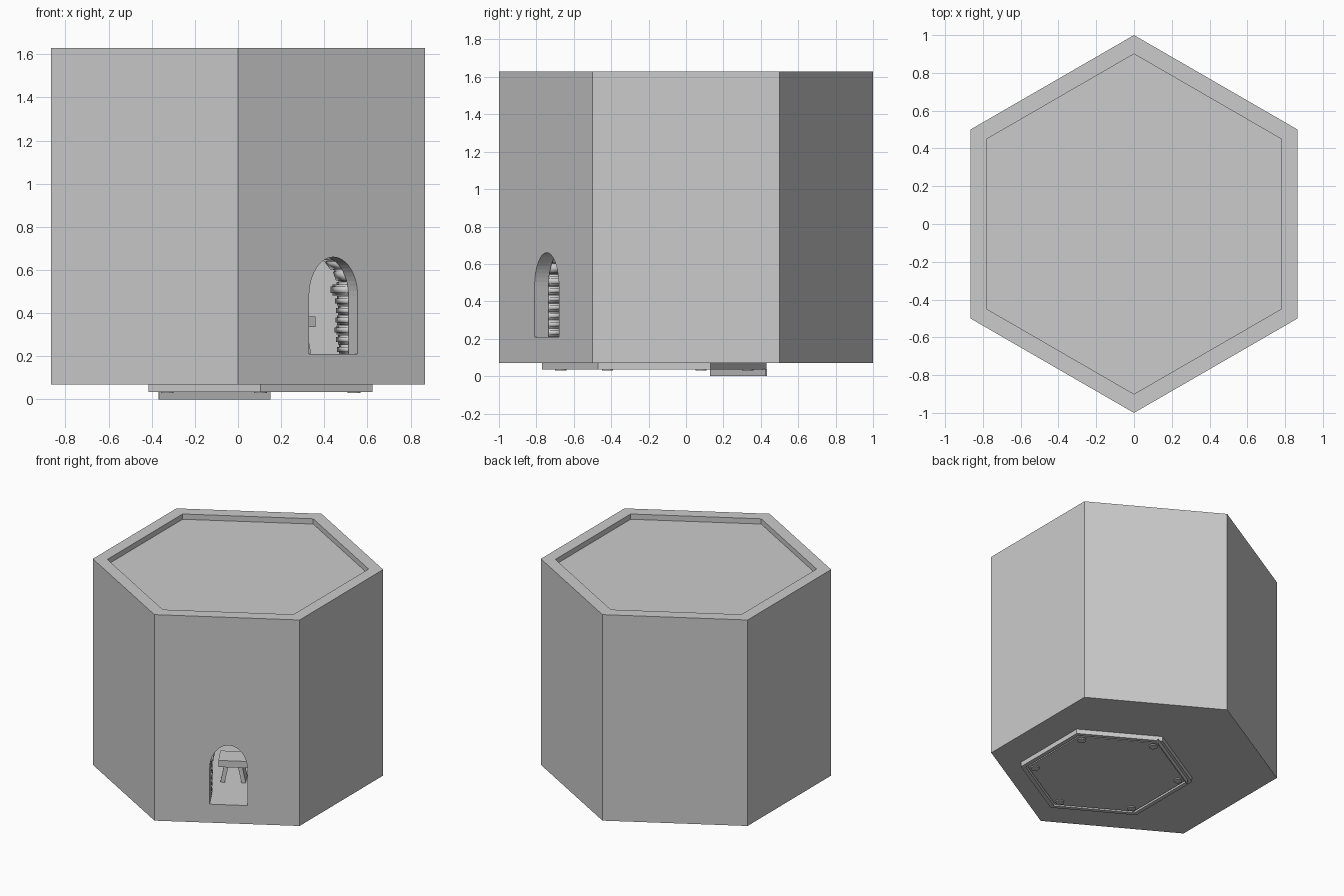
import bpy, bmesh, math, random
from mathutils import Matrix, Vector

if "Cube" in bpy.data.objects:
    bpy.data.objects.remove(bpy.data.objects["Cube"])

random.seed(4)


def finish(name, bm, matrix=None):
    bmesh.ops.recalc_face_normals(bm, faces=bm.faces)
    if matrix:
        bm.transform(matrix)
    me = bpy.data.meshes.new(name)
    bm.to_mesh(me)
    bm.free()
    ob = bpy.data.objects.new(name, me)
    bpy.context.collection.objects.link(ob)
    return ob


def hex_loop(bm, r, z, cx=0, cy=0):
    return [bm.verts.new((cx + r * math.cos(math.radians(30 + 60 * k)),
                          cy + r * math.sin(math.radians(30 + 60 * k)), z)) for k in range(6)]


def hex_body(name, profile, closed=False, centre=(0, 0)):
    """Six-sided lathe: (radius, z) loops, either capped or joined into a ring."""
    bm = bmesh.new()
    loops = [hex_loop(bm, r, z, *centre) for r, z in profile]
    pairs = list(zip(loops, loops[1:]))
    if closed:
        pairs.append((loops[-1], loops[0]))
    else:
        bm.faces.new(loops[0])
        bm.faces.new(loops[-1])
    for a, b in pairs:
        for i in range(6):
            j = (i + 1) % 6
            bm.faces.new((a[i], a[j], b[j], b[i]))
    return finish(name, bm)


def add_box(bm, centre, size, rot=None):
    m = Matrix.Translation(centre) @ (rot or Matrix()) @ Matrix.Diagonal((*size, 1))
    bmesh.ops.create_cube(bm, size=1, matrix=m)


# main shell: floor base, hollow walls, recessed roof panel
hex_body("base", [(1, .07), (1, .21)])
walls = hex_body("walls", [(1, .21), (1, 1.63), (.9, 1.63), (.9, .21)], closed=True)
hex_body("roof_panel", [(.9, 1.555), (.9, 1.59)])

# doorway frame: x along the wall, y inward, z up
DOOR = Matrix(((.866, -.5, 0, .4425), (.5, .866, 0, -.745), (0, 0, 1, 0), (0, 0, 0, 1)))
HALF, SPRING, RISE = .13, .48, .18

# arched opening cut through the wall
bm = bmesh.new()
outline = [(-HALF, .15), (HALF, .15)] + [
    (HALF * math.cos(a), SPRING + RISE * math.sin(a))
    for a in (math.pi * i / 24 for i in range(25))]
face = bm.faces.new([bm.verts.new((x, -.1, z)) for x, z in outline])
ext = bmesh.ops.extrude_face_region(bm, geom=[face])
bmesh.ops.translate(bm, vec=(0, .25, 0),
                    verts=[v for v in ext["geom"] if isinstance(v, bmesh.types.BMVert)])
cutter = finish("door_cutter", bm, DOOR)
cutter.hide_render = True
mod = walls.modifiers.new("doorway", "BOOLEAN")
mod.object = cutter
mod.operation = "DIFFERENCE"
mod.solver = "EXACT"
bpy.context.view_layer.update()
cut_mesh = bpy.data.meshes.new_from_object(
    walls.evaluated_get(bpy.context.evaluated_depsgraph_get()))
walls.modifiers.clear()
walls.data = cut_mesh
bpy.data.objects.remove(cutter)

# rough stone arch lining the inside of the doorway
bm = bmesh.new()
D0, DEPTH, THICK = .085, .12, .07
for side in (-1, 1):
    for i in range(6):
        d = DEPTH + random.uniform(-.012, .012)
        w = THICK + random.uniform(0, .01)
        add_box(bm, (side * (HALF + THICK / 2 - .002), D0 + d / 2, .21 + .045 * (i + .5)), (w, d, .043))
    add_box(bm, (side * (HALF + THICK / 2 - .006), D0 + .075, .508), (THICK + .02, .15, .05))
for i in range(9):
    a = math.pi * (i + .5) / 9
    n = Vector((math.cos(a) / HALF, 0, math.sin(a) / RISE)).normalized()
    p = Vector((HALF * math.cos(a), 0, SPRING + RISE * math.sin(a))) + n * THICK / 2
    d = DEPTH + random.uniform(-.012, .012)
    p.y = D0 + d / 2
    add_box(bm, p, (THICK, d, .062), Matrix.Rotation(-math.atan2(n.z, n.x), 4, "Y"))
bmesh.ops.bevel(bm, geom=bm.edges[:], offset=.01, segments=2, affect="EDGES")
stones = finish("stone_arch", bm, DOOR)
for p in stones.data.polygons:
    p.use_smooth = True

# small table seen through the doorway
bm = bmesh.new()
add_box(bm, (0, .42, .36), (.2, .16, .05))
for s in (-1, 1):
    add_box(bm, (s * .06, .42, .275), (.03, .12, .13), Matrix.Rotation(s * -.2, 4, "Y"))
finish("inner_table", bm, DOOR)

# offset hexagonal hatch underneath, with a shallow recess
CX, CY = .105, -.17
hex_body("hatch_rim", [(.6, .07), (.6, .035), (.565, .035), (.565, .07)], True, (CX, CY))
hex_body("hatch_plate", [(.55, .07), (.55, .038)], centre=(CX, CY))

# round studs in the hatch corners
bm = bmesh.new()
for k in range(6):
    a = math.radians(30 + 60 * k)
    bmesh.ops.create_cone(bm, cap_ends=True, segments=16, radius1=.03, radius2=.03, depth=.02,
                          matrix=Matrix.Translation((CX + .5 * math.cos(a), CY + .5 * math.sin(a), .04)))
finish("hatch_studs", bm)

# thin lip hanging below one side of the hatch
bm = bmesh.new()
add_box(bm, (-.11, .28, .0185), (.595, .008, .037), Matrix.Rotation(math.radians(30), 4, "Z"))
finish("hatch_lip", bm)
